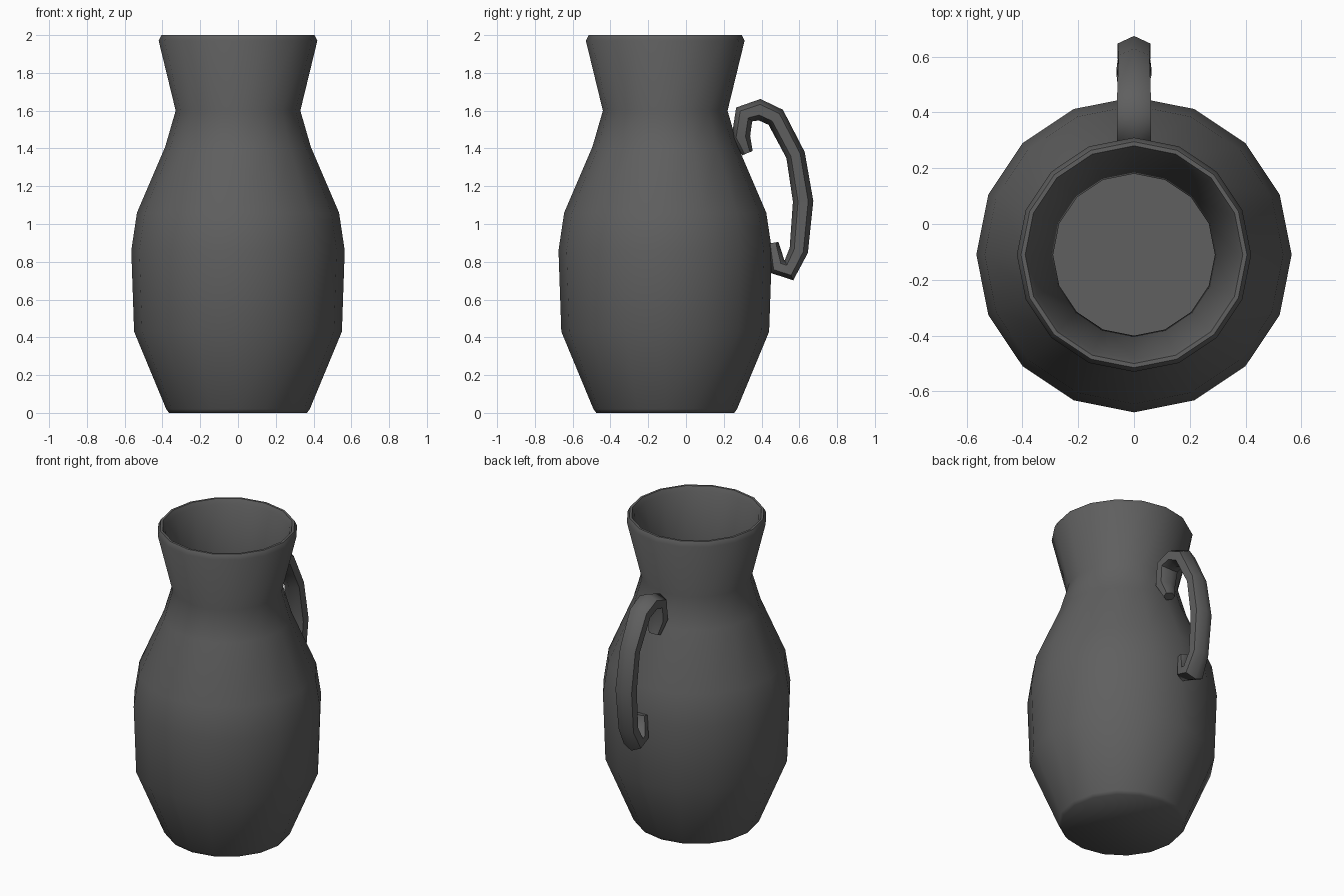
import bpy, bmesh, math
from mathutils import Vector, Matrix

cube = bpy.data.objects.get("Cube")
if cube:
    bpy.data.objects.remove(cube, do_unlink=True)

# One dark clay colour for everything
clay = bpy.data.materials.new("dark_grey_clay")
clay.use_nodes = True
COLOUR = (0.115, 0.115, 0.115, 1)
clay.diffuse_color = COLOUR
clay.node_tree.nodes["Principled BSDF"].inputs["Base Color"].default_value = COLOUR

AXIS_Y = -0.11


def finish(bm, name):
    bmesh.ops.recalc_face_normals(bm, faces=bm.faces)
    mesh = bpy.data.meshes.new(name)
    bm.to_mesh(mesh)
    bm.free()
    mesh.materials.append(clay)
    obj = bpy.data.objects.new(name, mesh)
    bpy.context.collection.objects.link(obj)
    bpy.ops.object.select_all(action='DESELECT')
    obj.select_set(True)
    bpy.context.view_layer.objects.active = obj
    bpy.ops.object.shade_smooth_by_angle(angle=math.radians(62))
    return obj


def lathe(name, profile, sides):
    """Revolve (radius, height) points around z."""
    bm = bmesh.new()
    verts = [bm.verts.new((r, 0, z)) for r, z in profile]
    edges = [bm.edges.new(pair) for pair in zip(verts, verts[1:])]
    bmesh.ops.spin(bm, geom=verts + edges, cent=(0, 0, 0), axis=(0, 0, 1),
                   angle=math.tau, steps=sides)
    bmesh.ops.remove_doubles(bm, verts=bm.verts, dist=0.0005)
    # Close the base and the inner floor
    rims = [e for e in bm.edges if e.is_boundary]
    bmesh.ops.holes_fill(bm, edges=rims, sides=0)
    bmesh.ops.translate(bm, verts=bm.verts, vec=(0, AXIS_Y, 0))
    return finish(bm, name)


def sweep(name, path, sides=6, widen=1.25):
    """Sweep a ring along (y, z, radius) points in the x = 0 plane."""
    bm = bmesh.new()
    pts = [Vector((0, y, z)) for y, z, r in path]
    rings = []
    for i, p in enumerate(pts):
        before = (p - pts[max(i - 1, 0)]).normalized()
        after = (pts[min(i + 1, len(pts) - 1)] - p).normalized()
        tangent = (before + after).normalized()
        across = Vector((1, 0, 0)).cross(tangent)
        r = path[i][2]
        ring = []
        for k in range(sides):
            a = math.tau * k / sides
            ring.append(bm.verts.new(
                p + across * r * math.cos(a)
                + Vector((r * widen * math.sin(a), 0, 0))))
        rings.append(ring)
    for a, b in zip(rings, rings[1:]):
        for k in range(sides):
            n = (k + 1) % sides
            bm.faces.new((a[k], a[n], b[n], b[k]))
    bm.faces.new(rings[0])
    bm.faces.new(rings[-1])
    return finish(bm, name)


# Jug: outer wall, bevelled lip, then inner wall down to the floor
outer = [(0.365, 0), (0.38, 0.02), (0.55, 0.43), (0.565, 0.86), (0.535, 1.06),
         (0.385, 1.41), (0.33, 1.6), (0.42, 1.97), (0.405, 2.0)]
inner = [(0.39, 2.0), (0.375, 1.97), (0.29, 1.6), (0.345, 1.4), (0.495, 1.05),
         (0.525, 0.86), (0.51, 0.44), (0.35, 0.04)]
lathe("jug_body", outer + inner, 16)

# Scrolled handle at the back
sweep("handle", [
    (0.325, 1.375, 0.03), (0.29, 1.46, 0.05), (0.308, 1.58, 0.056),
    (0.39, 1.605, 0.057), (0.475, 1.565, 0.055), (0.58, 1.365, 0.051),
    (0.62, 1.12, 0.054), (0.597, 0.86, 0.05), (0.545, 0.755, 0.058),
    (0.483, 0.775, 0.05), (0.46, 0.9, 0.03)])
